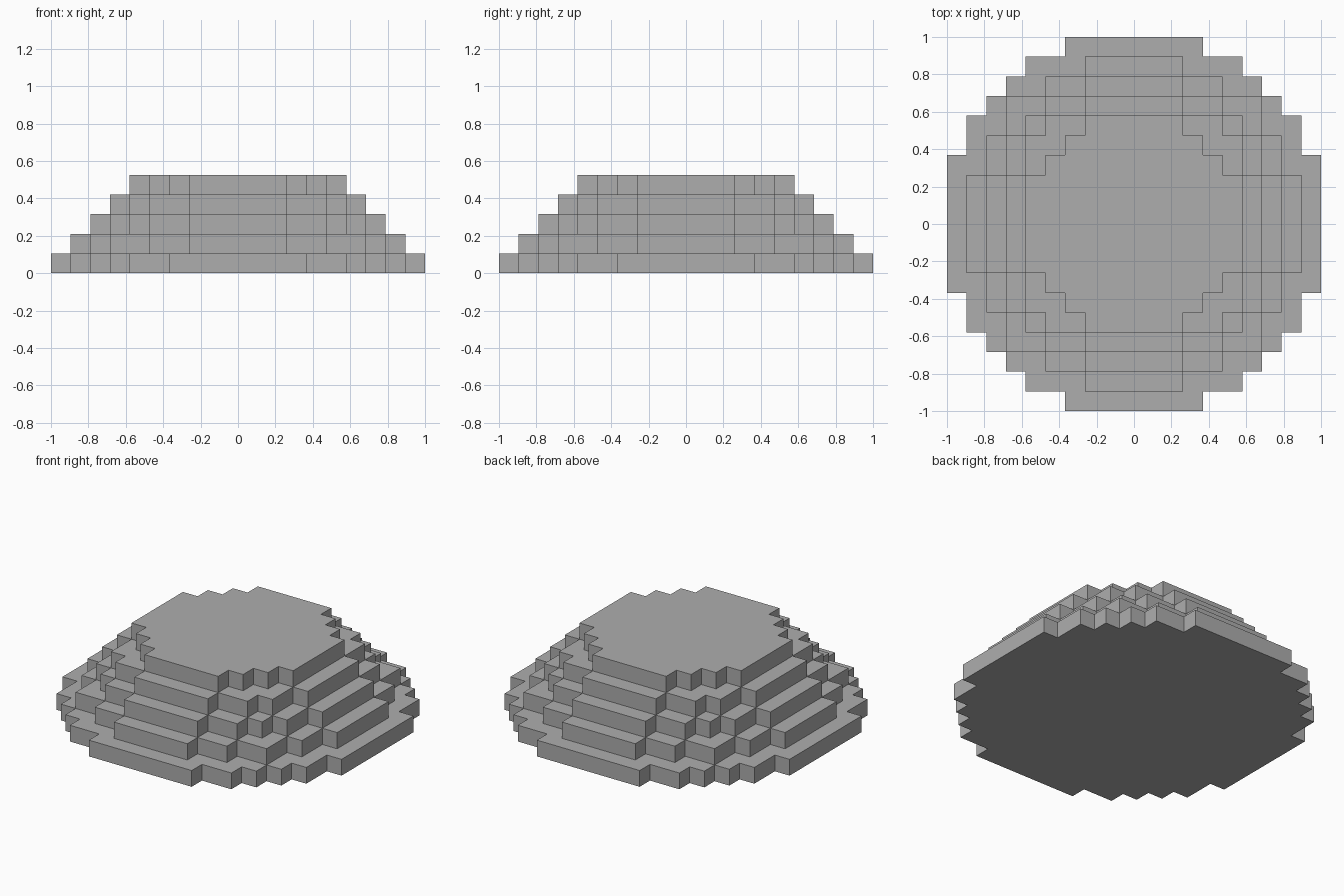
import bpy
import bmesh
import math

cube = bpy.data.objects.get("Cube")
if cube:
    bpy.data.objects.remove(cube, do_unlink=True)

BLOCK = 2 / 19      # edge of one block
BASE_RADIUS = 9     # blocks from the centre block to the rim
TIERS = 5

# Plain stone grey
grey = bpy.data.materials.new("stone_grey")
grey.use_nodes = True
colour = (0.42, 0.42, 0.42, 1)
grey.diffuse_color = colour
grey.node_tree.nodes["Principled BSDF"].inputs["Base Color"].default_value = colour


def stepped_circle(radius):
    """Corners of a disc made of square blocks, in block units."""
    def half_width(row):
        return math.floor(math.sqrt((radius + 0.5) ** 2 - row ** 2)) + 0.5

    # One quadrant as a staircase, from the back edge round to the right edge
    quadrant = [(half_width(radius), radius + 0.5)]
    for row in range(radius - 1, 0, -1):
        x, previous = half_width(row), quadrant[-1][0]
        if x > previous:
            quadrant += [(previous, row + 0.5), (x, row + 0.5)]
    quadrant.append((radius + 0.5, half_width(radius)))

    # Repeat it by quarter turns
    outline = []
    for turn in range(4):
        outline += quadrant
        quadrant = [(y, -x) for x, y in quadrant]
    return outline


def add_tier(level):
    """One flat stepped disc, a block thick."""
    bm = bmesh.new()
    z = level * BLOCK
    verts = [bm.verts.new((x * BLOCK, y * BLOCK, z))
             for x, y in stepped_circle(BASE_RADIUS - level)]
    bmesh.ops.remove_doubles(bm, verts=verts, dist=BLOCK / 100)
    base = bm.faces.new([v for v in verts if v.is_valid])
    result = bmesh.ops.extrude_face_region(bm, geom=[base], use_keep_orig=True)
    top = [g for g in result["geom"] if isinstance(g, bmesh.types.BMVert)]
    bmesh.ops.translate(bm, verts=top, vec=(0, 0, BLOCK))
    bmesh.ops.recalc_face_normals(bm, faces=bm.faces)
    mesh = bpy.data.meshes.new(f"mound_tier_{level + 1}")
    bm.to_mesh(mesh)
    bm.free()
    mesh.materials.append(grey)
    tier = bpy.data.objects.new(mesh.name, mesh)
    bpy.context.collection.objects.link(tier)


# Stack of shrinking tiers
for level in range(TIERS):
    add_tier(level)
